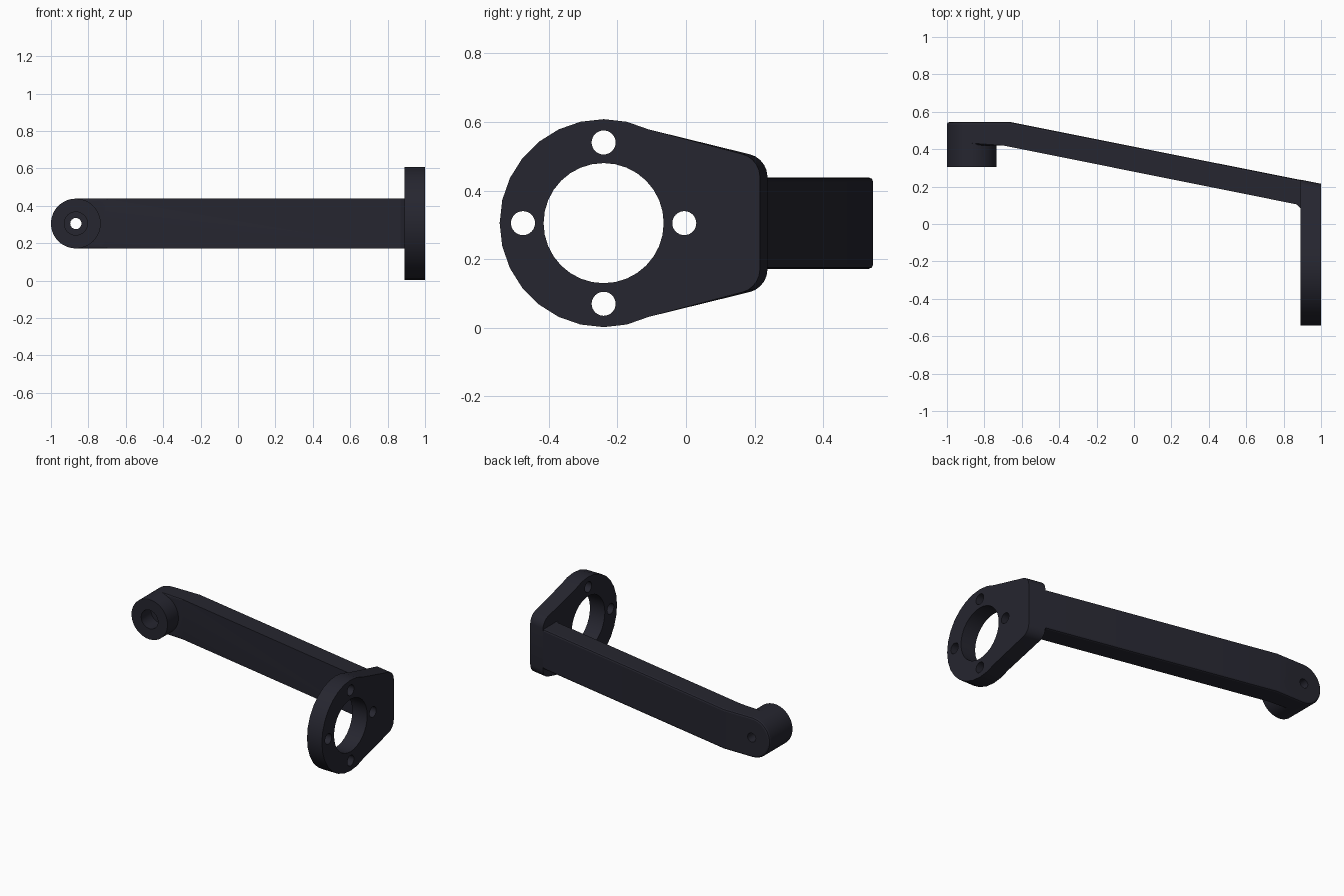
import bpy, bmesh
from math import pi, sin, cos, radians
from mathutils import Matrix, Vector

if "Cube" in bpy.data.objects:
    bpy.data.objects.remove(bpy.data.objects["Cube"])

mat = bpy.data.materials.new("dark slate")
mat.use_nodes = True
colour = (0.019, 0.019, 0.029, 1)
mat.diffuse_color = colour
mat.node_tree.nodes["Principled BSDF"].inputs["Base Color"].default_value = colour

MID = 0.305                      # height of the arm and plate axis
HALF = 0.133                     # half height of the arm
PIVOT_X = -0.867
RING_Y = -0.24
SLOPE = -0.2                     # fall of the arm per unit of x


def finish(bm, name):
    bmesh.ops.recalc_face_normals(bm, faces=bm.faces)
    mesh = bpy.data.meshes.new(name)
    bm.to_mesh(mesh)
    bm.free()
    mesh.materials.append(mat)
    obj = bpy.data.objects.new(name, mesh)
    bpy.context.collection.objects.link(obj)
    return obj


def prism(points, offset):
    bm = bmesh.new()
    face = bm.faces.new([bm.verts.new(p) for p in points])
    out = bmesh.ops.extrude_face_region(bm, geom=[face])
    top = [v for v in out["geom"] if isinstance(v, bmesh.types.BMVert)]
    bmesh.ops.translate(bm, vec=offset, verts=top)
    return bm


def rod(name, start, end, radius, sides=32, back_bevel=0):
    start, end = Vector(start), Vector(end)
    axis = end - start
    turn = Matrix.Rotation(pi / 2, 4, 'X' if axis.y else 'Y')
    bm = bmesh.new()
    bmesh.ops.create_cone(bm, cap_ends=True, segments=sides, radius1=radius,
                          radius2=radius, depth=axis.length,
                          matrix=Matrix.Translation((start + end) / 2) @ turn)
    if back_bevel:
        rim = [e for e in bm.edges if all(v.co.y > end.y - 0.001 for v in e.verts)]
        bmesh.ops.bevel(bm, geom=rim, offset=back_bevel, segments=2,
                        profile=0.5, affect='EDGES')
    return finish(bm, name)


def combine(obj, tool, operation):
    mod = obj.modifiers.new(operation.lower(), 'BOOLEAN')
    mod.operation, mod.solver, mod.object = operation, 'EXACT', tool
    bpy.ops.object.select_all(action='DESELECT')
    bpy.context.view_layer.objects.active = obj
    obj.select_set(True)
    bpy.ops.object.modifier_apply(modifier=mod.name)
    bpy.data.objects.remove(tool)


def shade(obj):
    bpy.ops.object.select_all(action='DESELECT')
    bpy.context.view_layer.objects.active = obj
    obj.select_set(True)
    bpy.ops.object.shade_smooth_by_angle(angle=radians(20))


# Sloping arm: plan outline raised to the bar height, long edges eased
outline = [(PIVOT_X, 0.545), (-0.66, 0.545), (0.892, 0.235), (0.892, 0.083),
           (0.87, 0.105), (-0.7, 0.42), (PIVOT_X, 0.42)]
bm = prism([(x, y, MID - HALF) for x, y in outline], (0, 0, 2 * HALF))
long_edges = [e for e in bm.edges
              if abs(e.verts[0].co.x - e.verts[1].co.x) > 0.1
              and min(v.co.y for v in e.verts) > 0.2]
bmesh.ops.bevel(bm, geom=long_edges, offset=0.012, segments=2, profile=0.5,
                affect='EDGES')
arm = finish(bm, "arm")

# Round boss at the arm's end, with a counterbored pivot hole
boss = rod("boss", (PIVOT_X, 0.305, MID), (PIVOT_X, 0.545, MID), HALF, 48, 0.012)
combine(arm, boss, 'UNION')
for radius, depth in ((0.03, 0.7), (0.062, 0.41)):
    combine(arm, rod("pivot_cutter", (PIVOT_X, 0.2, MID), (PIVOT_X, depth, MID),
                     radius), 'DIFFERENCE')
shade(arm)

# Mounting plate: faceted ring end running into a tapered, rounded foot
R, STEPS = 0.303, 28
IN_X, OUT_X = 0.89, 1.0
profile = [(RING_Y + R * sin(2 * pi * i / STEPS), MID + R * cos(2 * pi * i / STEPS))
           for i in range(-2 - STEPS // 2 + 4, 3)]
profile = [(RING_Y + R * sin(2 * pi * i / STEPS), MID + R * cos(2 * pi * i / STEPS))
           for i in range(2 - STEPS // 2 - STEPS // 2 + 10, 3)]
arc = [2 * pi * i / STEPS for i in range(2, -STEPS // 2 - 3, -1)]
profile = [(RING_Y + R * sin(a), MID + R * cos(a)) for a in arc]
profile += [(0.237, MID - 0.188), (0.237, MID + 0.188)]
bm = prism([(IN_X, y, z) for y, z in profile], (OUT_X - IN_X, 0, 0))
for v in bm.verts:
    if v.co.y > 0.2 and v.co.x > 0.95:
        v.co.y += SLOPE * (OUT_X - IN_X)
corners = [e for e in bm.edges if all(v.co.y > 0.2 for v in e.verts)
           and abs(e.verts[0].co.x - e.verts[1].co.x) > 0.05]
bmesh.ops.bevel(bm, geom=corners, offset=0.05, segments=5, profile=0.5,
                affect='EDGES')
plate = finish(bm, "mounting_plate")

# Central bore and four bolt holes
holes = [(RING_Y, MID, 0.175)]
for i in range(4):
    holes.append((RING_Y + 0.235 * cos(i * pi / 2), MID + 0.235 * sin(i * pi / 2), 0.035))
for y, z, radius in holes:
    combine(plate, rod("hole_cutter", (0.8, y, z), (1.1, y, z), radius), 'DIFFERENCE')
shade(plate)
